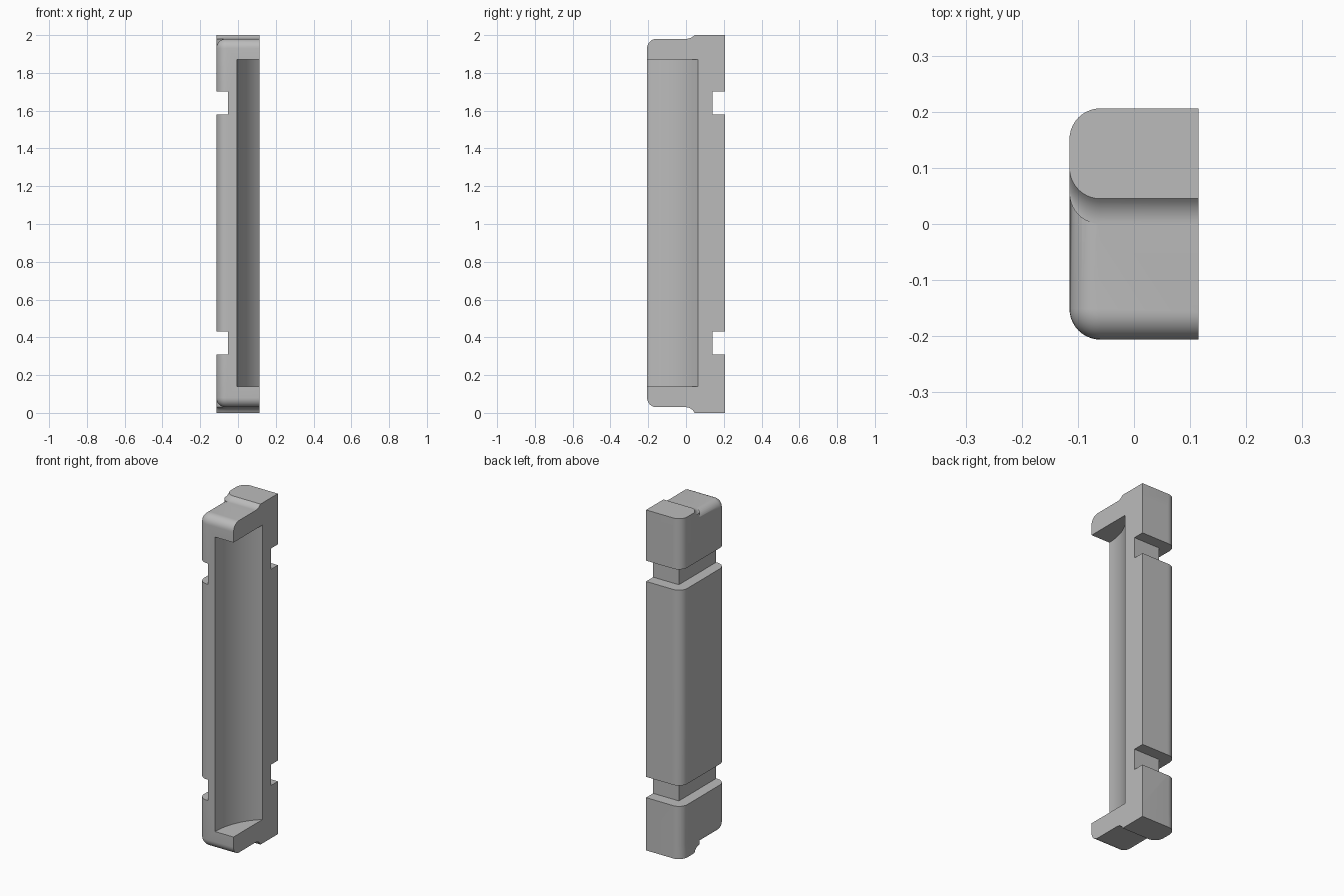
import bpy, bmesh, math

cube = bpy.data.objects.get("Cube")
if cube:
    bpy.data.objects.remove(cube, do_unlink=True)

HX, HY, H = 0.115, 0.206, 2.0      # half width, half depth, height
LOW, HIGH = 0.03, 1.98             # ends of the main body
CORNER, ROLL = 0.055, 0.05         # vertical and horizontal edge radii

grey = bpy.data.materials.new("grey")
grey.use_nodes = True
colour = (0.5, 0.5, 0.5, 1)
grey.diffuse_color = colour
grey.node_tree.nodes["Principled BSDF"].inputs["Base Color"].default_value = colour


def outline(x0, y0, y1, r, steps=10):
    """Rectangle with the two corners on the -x side rounded."""
    pts = [(HX, y0), (HX, y1)]
    for cy, start in ((y1 - r, 90), (y0 + r, 180)):
        for i in range(steps + 1):
            a = math.radians(start + 90 * i / steps)
            pts.append((x0 + r + r * math.cos(a), cy + r * math.sin(a)))
    return pts


def finish(bm, name):
    bmesh.ops.recalc_face_normals(bm, faces=bm.faces)
    me = bpy.data.meshes.new(name)
    bm.to_mesh(me)
    bm.free()
    me.materials.append(grey)
    ob = bpy.data.objects.new(name, me)
    bpy.context.collection.objects.link(ob)
    return ob


def loft(name, layers):
    """Skin a stack of outlines, each given as (z, x0, y0, y1, radius)."""
    bm = bmesh.new()
    rings = [[bm.verts.new((x, y, z)) for x, y in outline(*rest)]
             for z, *rest in layers]
    for a, b in zip(rings, rings[1:]):
        for i in range(len(a)):
            j = (i + 1) % len(a)
            bm.faces.new((a[i], a[j], b[j], b[i]))
    bm.faces.new(rings[0])
    bm.faces.new(rings[-1])
    return finish(bm, name)


def box(name, lo, hi):
    bm = bmesh.new()
    bmesh.ops.create_cube(bm, size=1)
    for v in bm.verts:
        v.co = [lo[i] + (v.co[i] + 0.5) * (hi[i] - lo[i]) for i in range(3)]
    return finish(bm, name)


def combine(target, other, operation):
    mod = target.modifiers.new(other.name, 'BOOLEAN')
    mod.operation, mod.solver, mod.object = operation, 'EXACT', other
    bpy.context.view_layer.objects.active = target
    bpy.ops.object.modifier_apply(modifier=mod.name)
    bpy.data.objects.remove(other, do_unlink=True)


# Main body with rolled top and bottom edges
half = []
for i in range(9):
    a = math.radians(90 * i / 8)
    half.append((ROLL * (1 - math.sin(a)), ROLL * (1 - math.cos(a))))
ends = ([(LOW + drop, inset) for inset, drop in half]
        + [(HIGH - drop, inset) for inset, drop in reversed(half)])
body = loft("grip_body", [(z, -HX + d, -HY + d, HY - d, CORNER - d)
                          for z, d in ends])

# Raised full-height back block with a concave fillet down to the body
REACH, STEP_Y = 0.045, 0.045


def fillet(rise):
    r = (REACH ** 2 + rise ** 2) / (2 * rise)
    side = []
    for i in range(9):
        y = REACH * (1 - i / 8)
        side.append((rise - r + math.sqrt(r * r - y * y), REACH - y))
    return side


layers = [(drop, out) for drop, out in fillet(LOW)]
layers += [(H - drop, out) for drop, out in reversed(fillet(H - HIGH))]
block = loft("back_block", [(z, -HX, STEP_Y - out, HY, CORNER)
                            for z, out in layers])
combine(body, block, 'UNION')

# Long cylindrical recess, open to the front and the +x side
bm = bmesh.new()
R = 0.364
bmesh.ops.create_cone(bm, cap_ends=True, segments=128, radius1=R, radius2=R,
                      depth=1.73)
bmesh.ops.translate(bm, verts=bm.verts, vec=(R - 0.005, -HY, 1.005))
combine(body, finish(bm, "recess_cutter"), 'DIFFERENCE')

# Two strap grooves running round the back and the -x side
for z0, z1 in ((0.31, 0.432), (1.58, 1.702)):
    combine(body, box("side_cutter", (-1, -1, z0), (-0.052, 1, z1)), 'DIFFERENCE')
    combine(body, box("back_cutter", (-1, 0.14, z0), (1, 1, z1)), 'DIFFERENCE')

bpy.ops.object.select_all(action='DESELECT')
body.select_set(True)
bpy.context.view_layer.objects.active = body
bpy.ops.object.shade_smooth_by_angle(angle=math.radians(30))
